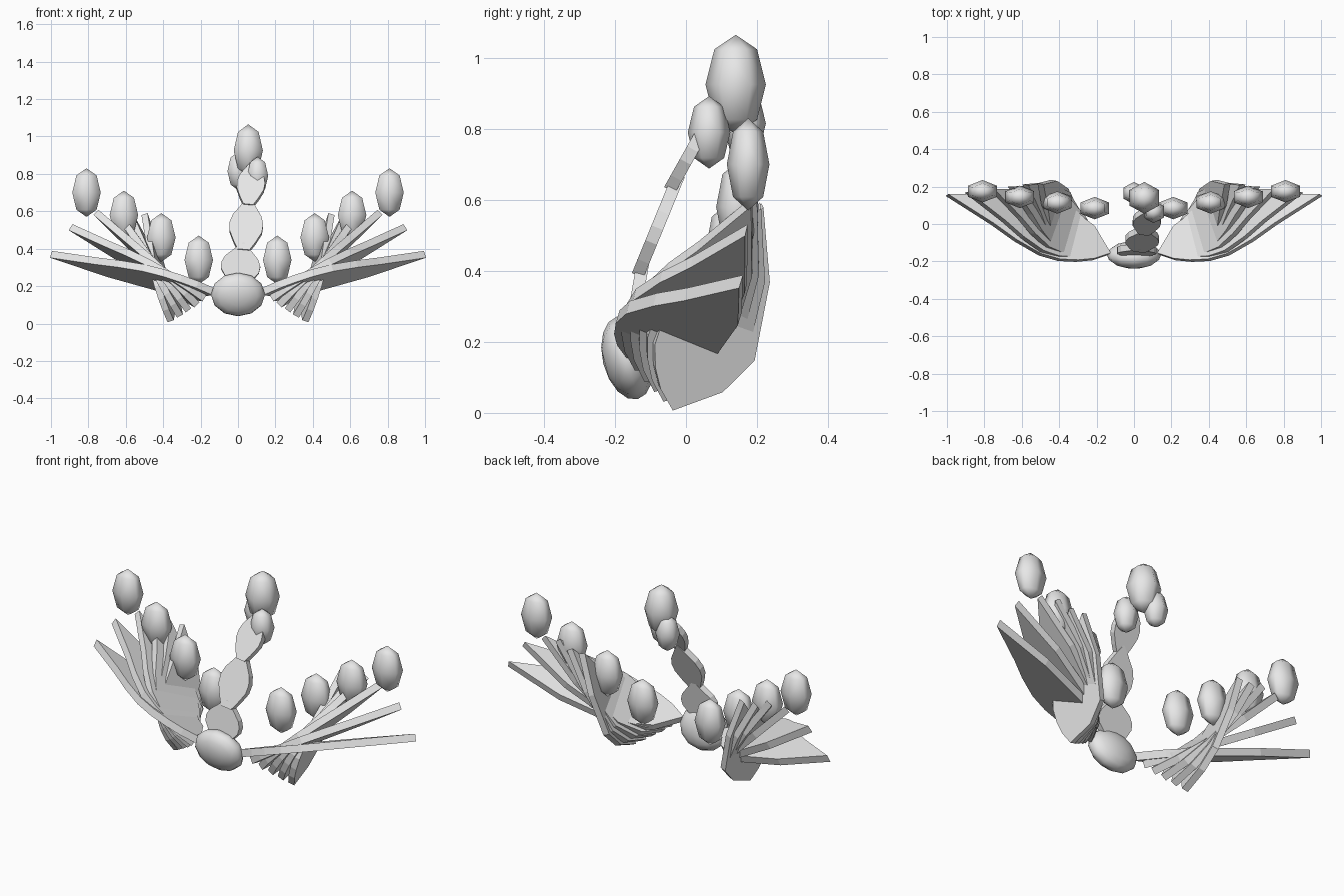
import bpy, bmesh, math
from mathutils import Vector, Matrix

if "Cube" in bpy.data.objects:
    bpy.data.objects.remove(bpy.data.objects["Cube"])

grey = bpy.data.materials.new("light_grey")
grey.diffuse_color = (0.8, 0.8, 0.8, 1)
grey.use_nodes = True
grey.node_tree.nodes["Principled BSDF"].inputs["Base Color"].default_value = grey.diffuse_color


def add_object(name, bm, mirror=False, smooth=False):
    bmesh.ops.recalc_face_normals(bm, faces=bm.faces[:])
    me = bpy.data.meshes.new(name)
    bm.to_mesh(me)
    bm.free()
    me.materials.append(grey)
    if smooth:
        for p in me.polygons:
            p.use_smooth = True
    ob = bpy.data.objects.new(name, me)
    bpy.context.collection.objects.link(ob)
    if mirror:
        ob.modifiers.new("mirror", 'MIRROR')
    return ob


def plate(name, outline, normal, thickness, mirror=False):
    # closed flat outline given thickness along its normal
    bm = bmesh.new()
    off = normal.normalized() * thickness / 2
    top = [bm.verts.new(p + off) for p in outline]
    bot = [bm.verts.new(p - off) for p in outline]
    bm.faces.new(top)
    bm.faces.new(bot[::-1])
    n = len(top)
    for i in range(n):
        j = (i + 1) % n
        bm.faces.new((top[i], bot[i], bot[j], top[j]))
    return add_object(name, bm, mirror)


def ellipsoid(name, centre, radii, segs, rings, rot=None, mirror=False):
    bm = bmesh.new()
    m = Matrix.Translation(centre) @ (rot or Matrix()) @ Matrix.Diagonal((*radii, 1))
    bmesh.ops.create_uvsphere(bm, u_segments=segs, v_segments=rings, radius=1, matrix=m)
    return add_object(name, bm, mirror, smooth=True)


# central hub, pole facing forward and leaning slightly
ellipsoid("hub", (0, -0.165, 0.155), (0.145, 0.12, 0.07), 12, 8,
          Matrix.Rotation(math.radians(90 + 14), 4, 'X'))

# fan blades: (position along chord, offset along width)
BLADE = [(0, 0), (.1, -.06), (.2, -.10), (.31, -.13), (.43, -.138), (.58, -.11),
         (.72, -.067), (1, 0), (.64, .11), (.26, .164), (.1, .115)]
ROOTS = [(.13, -.16, .17), (.18, -.14, .135), (.22, -.115, .10),
         (.265, -.09, .07), (.31, -.065, .04), (.36, -.04, .012)]
TIPS = [(1.0, .155, .37), (.895, .17, .515), (.76, .185, .595),
        (.66, .20, .61), (.58, .21, .585), (.50, .215, .585)]
for i, (r, t) in enumerate(zip(ROOTS, TIPS)):
    k = i / 5
    r, t = Vector(r), Vector(t)
    width = Vector((-.2 * k, 1, -.3 + .25 * k))
    outline = [r.lerp(t, a) + width * d for a, d in BLADE]
    plate(f"wing_blade_{i + 1}", outline, (t - r).cross(width), .04 - .005 * k, mirror=True)

# hanging row of faceted beads above each wing
for i in range(4):
    ellipsoid(f"wing_bead_{i + 1}", (.21 + .2 * i, .085 + .03 * i, .34 + .12 * i),
              (.088, .06, .13), 6, 4, mirror=True)

# leaf chain forming the stem
LEAF = [(0, .35), (.15, .65), (.35, .97), (.5, 1), (.65, .85), (.85, .4), (1, .03)]
LEAVES = [((0, -.16, .20), (.03, -.12, .43), .105),
          ((.03, -.135, .39), (.06, -.02, .67), .09),
          ((.055, -.045, .63), (.085, .09, .87), .075)]
for i, (a, b, half) in enumerate(LEAVES):
    a, b = Vector(a), Vector(b)
    n = (b - a).cross(Vector((1, 0, 0)))
    side = n.cross(b - a).normalized() * half
    outline = [a.lerp(b, t) + side * w for t, w in LEAF]
    outline += [a.lerp(b, t) - side * w for t, w in reversed(LEAF)]
    plate(f"stem_leaf_{i + 1}", outline, n, .035)

# cluster of beads at the top of the stem
ellipsoid("top_bead", (.055, .14, .925), (.09, .085, .14), 6, 4)
ellipsoid("top_bead_front", (.105, .065, .79), (.065, .06, .102), 6, 4)
ellipsoid("top_bead_back", (0, .165, .815), (.065, .06, .102), 6, 4)
